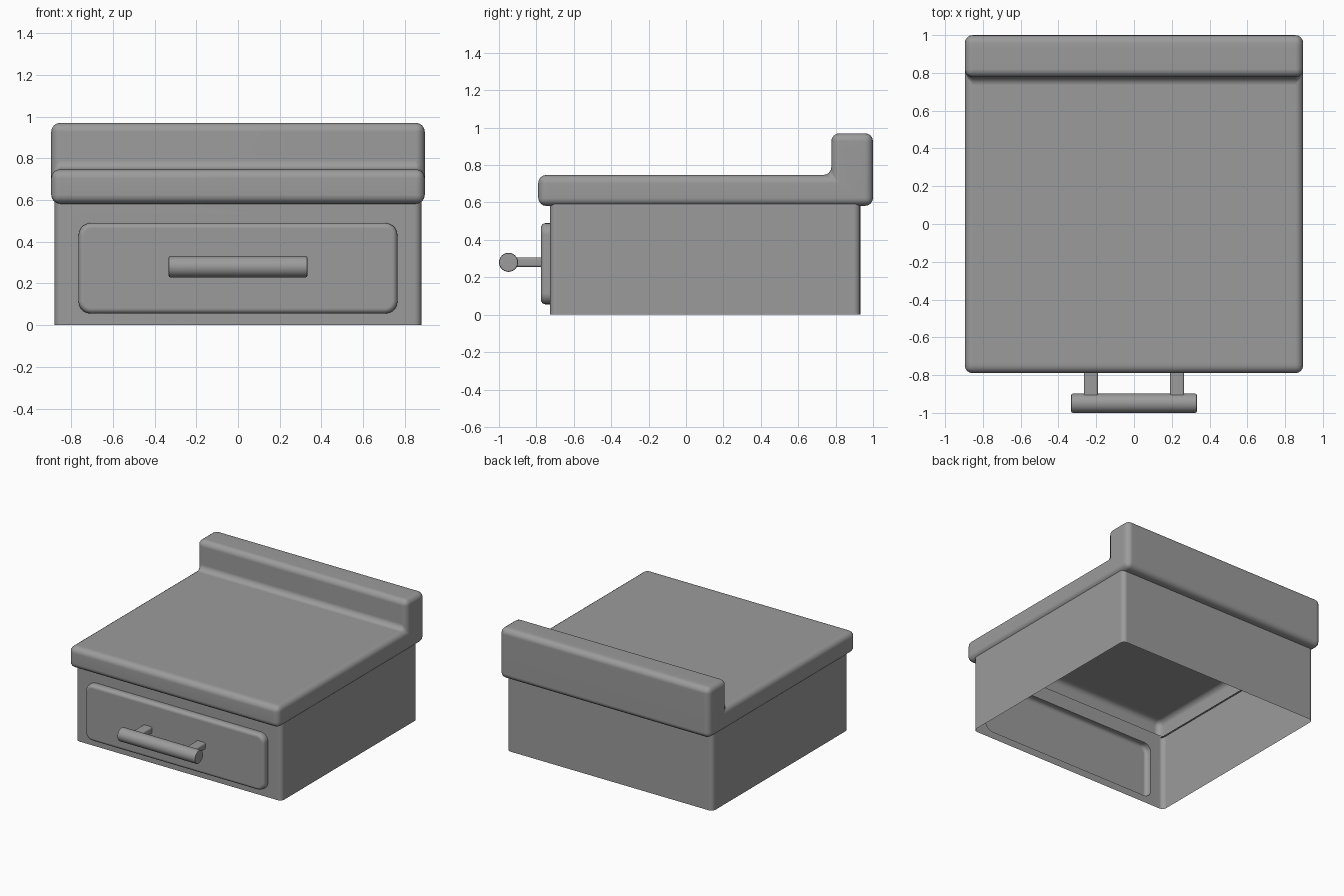
import bpy, bmesh, math
from mathutils import Matrix, Vector

if "Cube" in bpy.data.objects:
    bpy.data.objects.remove(bpy.data.objects["Cube"])

# Dark grey finish shared by all parts
grey = bpy.data.materials.new("dark_grey")
grey.diffuse_color = (0.33, 0.33, 0.33, 1)
grey.use_nodes = True
grey.node_tree.nodes["Principled BSDF"].inputs["Base Color"].default_value = grey.diffuse_color


def finish(name, bm, angle=35):
    mesh = bpy.data.meshes.new(name)
    bm.to_mesh(mesh)
    bm.free()
    mesh.materials.append(grey)
    obj = bpy.data.objects.new(name, mesh)
    bpy.context.collection.objects.link(obj)
    bpy.ops.object.select_all(action='DESELECT')
    obj.select_set(True)
    bpy.context.view_layer.objects.active = obj
    bpy.ops.object.shade_smooth_by_angle(angle=math.radians(angle))
    # Keep the large faces evenly shaded
    mod = obj.modifiers.new("weighted_normals", 'WEIGHTED_NORMAL')
    mod.keep_sharp = True
    return obj


def box(bm, lo, hi):
    lo, hi = Vector(lo), Vector(hi)
    mat = Matrix.Translation((lo + hi) / 2) @ Matrix.Diagonal((*(hi - lo), 1))
    bmesh.ops.create_cube(bm, size=1, matrix=mat)


def rounded_loop(bm, hx, z0, z1, r, y, seg=5):
    """Ring of vertices around a rounded rectangle facing the front."""
    verts = []
    corners = [(hx - r, z1 - r), (r - hx, z1 - r), (r - hx, z0 + r), (hx - r, z0 + r)]
    for i, (cx, cz) in enumerate(corners):
        for k in range(seg + 1):
            a = math.pi / 2 * (i + k / seg)
            verts.append(bm.verts.new((cx + r * math.cos(a), y, cz + r * math.sin(a))))
    return verts


def bevel(bm, edges, width, seg):
    bmesh.ops.bevel(bm, geom=edges, offset=width, segments=seg, profile=0.5,
                    affect='EDGES', clamp_overlap=True)


HX, Z0, Z1, R = 0.765, 0.055, 0.49, 0.06    # drawer outline
FRONT, BACK = -0.727, 0.932                 # cabinet depth

# Cabinet: thin walls, open top and bottom, rounded uprights
bm = bmesh.new()
box(bm, (-0.88, FRONT, 0), (0.88, BACK, 0.6))
bmesh.ops.delete(bm, geom=[f for f in bm.faces if abs(f.normal.z) > 0.9], context='FACES_ONLY')
bevel(bm, [e for e in bm.edges if abs(e.verts[0].co.z - e.verts[1].co.z) > 0.1], 0.035, 4)
bm.normal_update()
# Drawer opening in the front wall
wall = max((f for f in bm.faces if f.normal.y < -0.99), key=lambda f: f.calc_area())
outer = list(wall.edges)
bmesh.ops.delete(bm, geom=[wall], context='FACES_ONLY')
ring = rounded_loop(bm, HX, Z0, Z1, R, FRONT)
hole = [bm.edges.new((ring[i - 1], ring[i])) for i in range(len(ring))]
bmesh.ops.triangle_fill(bm, edges=outer + hole, use_beauty=True, normal=(0, -1, 0))
bmesh.ops.recalc_face_normals(bm, faces=bm.faces)
bm.normal_update()
if sum(f.normal.dot(f.calc_center_median() - Vector((0, 0.1, 0.3))) for f in bm.faces) < 0:
    bmesh.ops.reverse_faces(bm, faces=bm.faces)
finish("cabinet_body", bm)

# Worktop with upstand: L profile extruded sideways and rounded
profile = [(-0.79, 0.582), (1, 0.582), (1, 0.97), (0.777, 0.97), (0.777, 0.747), (-0.79, 0.747)]
bm = bmesh.new()
face = bm.faces.new([bm.verts.new((-0.896, y, z)) for y, z in profile])
ext = bmesh.ops.extrude_face_region(bm, geom=[face])
bmesh.ops.translate(bm, vec=(1.792, 0, 0),
                    verts=[v for v in ext["geom"] if isinstance(v, bmesh.types.BMVert)])
bmesh.ops.recalc_face_normals(bm, faces=bm.faces)
bevel(bm, bm.edges[:], 0.043, 4)
# Open the underside where it sits over the cabinet
for y in (FRONT, BACK):
    bmesh.ops.bisect_plane(bm, geom=bm.verts[:] + bm.edges[:] + bm.faces[:],
                           plane_co=(0, y, 0), plane_no=(0, 1, 0))
bm.normal_update()
bmesh.ops.delete(bm, geom=[f for f in bm.faces if f.normal.z < -0.99
                           and FRONT < f.calc_center_median().y < BACK], context='FACES')
finish("worktop", bm)

# Drawer front: rounded shell, open behind
bm = bmesh.new()
rings = [rounded_loop(bm, HX, Z0, Z1, R, FRONT)]
for k in range(5):
    a, d = math.pi / 2 * k / 4, 0.026
    i = d * (1 - math.cos(a))
    rings.append(rounded_loop(bm, HX - i, Z0 + i, Z1 - i, R - i,
                              -0.776 + d * (1 - math.sin(a))))
for a, b in zip(rings, rings[1:]):
    for i in range(len(a)):
        bm.faces.new((a[i - 1], a[i], b[i], b[i - 1]))
bm.faces.new(rings[-1])
bmesh.ops.recalc_face_normals(bm, faces=bm.faces)
bm.normal_update()
if max(bm.faces, key=lambda f: f.calc_area()).normal.y > 0:
    bmesh.ops.reverse_faces(bm, faces=bm.faces)
finish("drawer_front", bm)

# Handle bar with softened ends
bm = bmesh.new()
bmesh.ops.create_cone(bm, cap_ends=True, segments=24, radius1=0.051, radius2=0.051, depth=0.666,
                      matrix=Matrix.Translation((0, -0.949, 0.28)) @ Matrix.Rotation(math.pi / 2, 4, 'Y'))
bevel(bm, [e for f in bm.faces if len(f.verts) > 4 for e in f.edges], 0.008, 2)
finish("handle_bar", bm)

# Handle posts
for side, label in ((-1, "left"), (1, "right")):
    bm = bmesh.new()
    x = side * 0.228
    box(bm, (x - 0.038, -0.94, 0.255), (x + 0.038, -0.776, 0.306))
    bevel(bm, [e for e in bm.edges if abs(e.verts[0].co.y - e.verts[1].co.y) > 0.1], 0.012, 3)
    bmesh.ops.delete(bm, geom=[f for f in bm.faces if abs(f.normal.y) > 0.99], context='FACES')
    finish("handle_post_" + label, bm)
